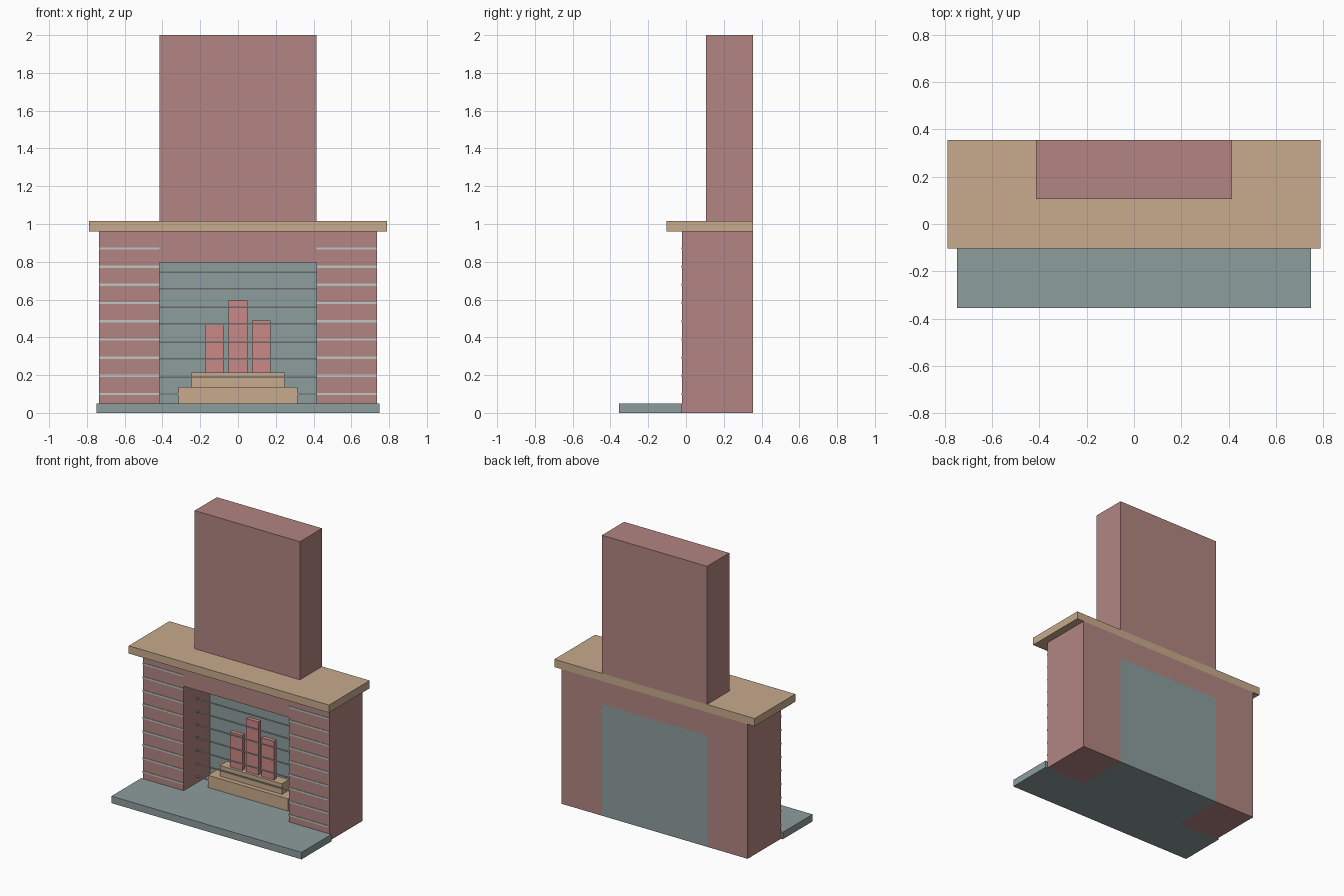
import bpy

if "Cube" in bpy.data.objects:
    bpy.data.objects.remove(bpy.data.objects["Cube"])


def material(name, r, g, b):
    m = bpy.data.materials.new(name)
    m.diffuse_color = (r, g, b, 1)
    m.use_nodes = True
    m.node_tree.nodes["Principled BSDF"].inputs["Base Color"].default_value = m.diffuse_color
    return m


BRICK = material("brick_red", 0.445, 0.235, 0.223)
STONE = material("grey_green_stone", 0.270, 0.337, 0.337)
WOOD = material("tan_wood", 0.578, 0.402, 0.262)
FLAME = material("warm_red", 0.597, 0.246, 0.238)
MORTAR = material("pale_mortar", 0.52, 0.57, 0.55)


def box(name, x, y, z, mat):
    """Box from (min, max) pairs on each axis."""
    lo, hi = zip(x, y, z)
    verts = [(a, b, c) for a in x for b in y for c in z]
    faces = [(0, 1, 3, 2), (4, 6, 7, 5), (0, 4, 5, 1),
             (2, 3, 7, 6), (0, 2, 6, 4), (1, 5, 7, 3)]
    mesh = bpy.data.meshes.new(name)
    mesh.from_pydata(verts, [], faces)
    mesh.materials.append(mat)
    obj = bpy.data.objects.new(name, mesh)
    bpy.context.collection.objects.link(obj)
    return obj


FRONT, BACK = -0.02, 0.355
OPEN_X, SIDE_X = 0.415, 0.735
OPEN_Z, MANTEL_Z = 0.795, 0.96

# Hearth slab, firebox floor and firebox back
box("hearth", (-0.75, 0.75), (-0.355, FRONT), (0, 0.05), STONE)
box("firebox_floor", (-OPEN_X, OPEN_X), (FRONT, 0.275), (0, 0.05), STONE)
box("firebox_back", (-OPEN_X, OPEN_X), (0.275, BACK), (0, OPEN_Z), STONE)

# Brick surround with mortar lines on both pillars
for side, x in (("left", (-SIDE_X, -OPEN_X)), ("right", (OPEN_X, SIDE_X))):
    box(side + "_pillar", x, (FRONT, BACK), (0, MANTEL_Z), BRICK)
    for i in range(9):
        z = 0.10 + i * 0.0963
        box(f"{side}_mortar_{i}", x, (FRONT - 0.004, FRONT),
            (z - 0.006, z + 0.006), MORTAR)
box("lintel", (-OPEN_X, OPEN_X), (FRONT, BACK), (OPEN_Z, MANTEL_Z), BRICK)

# Mantel shelf and chimney breast
box("mantel_shelf", (-0.79, 0.79), (-0.103, BACK), (MANTEL_Z, 1.015), WOOD)
box("chimney_breast", (-OPEN_X, OPEN_X), (0.105, BACK), (1.015, 2.0), BRICK)

# Thin bars across the firebox
for i in range(8):
    z = 0.10 + i * 0.0925
    box(f"firebox_bar_{i}", (-OPEN_X, OPEN_X), (0.118, 0.124),
        (z - 0.004, z + 0.004), MORTAR)

# Stacked logs and flames
box("lower_log", (-0.315, 0.315), (0.112, 0.24), (0.05, 0.137), WOOD)
box("upper_log", (-0.245, 0.245), (0.145, 0.225), (0.137, 0.213), WOOD)
for name, x, top in (("left", -0.127, 0.465), ("middle", 0, 0.595), ("right", 0.123, 0.49)):
    box(name + "_flame", (x - 0.049, x + 0.049), (0.16, 0.19), (0.215, top), FLAME)
